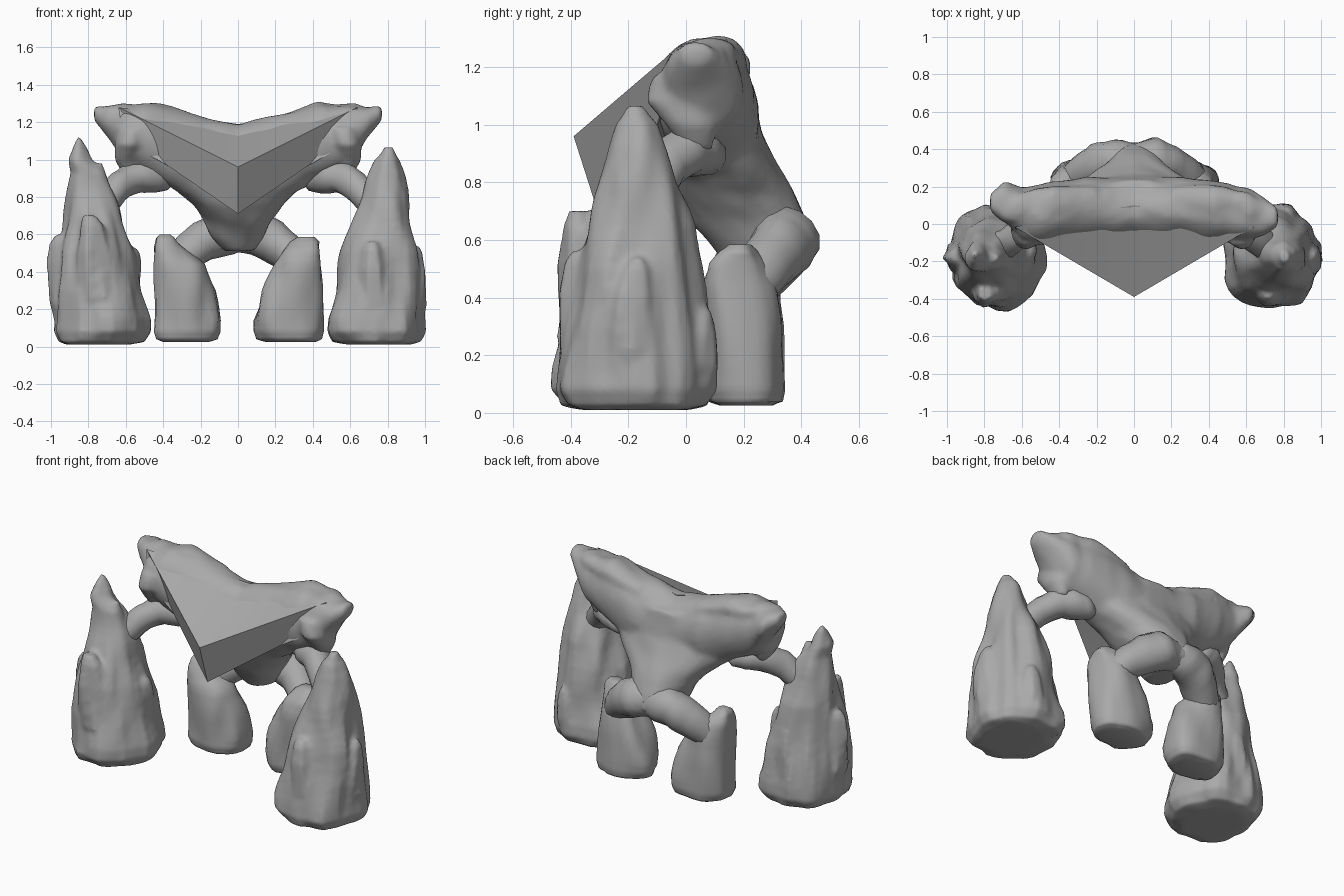
import bpy
import bmesh
import math
from mathutils import Vector, noise

cube = bpy.data.objects.get("Cube")
if cube:
    bpy.data.objects.remove(cube, do_unlink=True)

STONE = (0.40, 0.40, 0.40, 1.0)
stone = bpy.data.materials.new("grey stone")
stone.use_nodes = True
stone.diffuse_color = STONE
stone.node_tree.nodes["Principled BSDF"].inputs["Base Color"].default_value = STONE

X, Y, Z = Vector((1, 0, 0)), Vector((0, 1, 0)), Vector((0, 0, 1))


def finish(name, bm, angle=35):
    bmesh.ops.recalc_face_normals(bm, faces=bm.faces)
    mesh = bpy.data.meshes.new(name)
    bm.to_mesh(mesh)
    bm.free()
    mesh.materials.append(stone)
    obj = bpy.data.objects.new(name, mesh)
    bpy.context.collection.objects.link(obj)
    bpy.ops.object.select_all(action="DESELECT")
    obj.select_set(True)
    bpy.context.view_layer.objects.active = obj
    bpy.ops.object.shade_smooth_by_angle(angle=math.radians(angle))
    return obj


def fuse(obj, voxel, relaxing):
    """Melt overlapping shells into one smooth surface."""
    remesh = obj.modifiers.new("fuse", "REMESH")
    remesh.mode = "VOXEL"
    remesh.voxel_size = voxel
    remesh.use_smooth_shade = True
    relax = obj.modifiers.new("relax", "SMOOTH")
    relax.iterations = relaxing


def loft(bm, rings, u, v, rough=0.0, power=1.0, segments=24, steps=3):
    """Skin a list of (centre, radius along u, radius along v)."""
    loops = []
    for i in range((len(rings) - 1) * steps + 1):
        k = min(i // steps, len(rings) - 2)
        t = i / steps - k
        (c0, a0, b0), (c1, a1, b1) = rings[k], rings[k + 1]
        c = Vector(c0).lerp(Vector(c1), t)
        a, b = a0 + (a1 - a0) * t, b0 + (b1 - b0) * t
        loop = []
        for s in range(segments):
            ang = math.tau * s / segments
            cu, sv = math.cos(ang), math.sin(ang)
            d = (u * math.copysign(abs(cu) ** power, cu) * a
                 + v * math.copysign(abs(sv) ** power, sv) * b)
            p = c + d
            # vertical grooves and broad dents
            dent = noise.noise(Vector((p.x * 11, p.y * 11, p.z * 3)))
            loop.append(bm.verts.new(p + d.normalized() * dent * rough))
        loops.append(loop)
    for low, high in zip(loops, loops[1:]):
        for s in range(segments):
            n = (s + 1) % segments
            bm.faces.new((low[s], low[n], high[n], high[s]))
    bm.faces.new(loops[0])
    bm.faces.new(loops[-1])


def stack(bm, side, levels, **options):
    """Loft upward through (z, inner x, outer x, front y, back y)."""
    rings = [((side * (x0 + x1) / 2, (y0 + y1) / 2, z), (x1 - x0) / 2, (y1 - y0) / 2)
             for z, x0, x1, y0, y1 in levels]
    loft(bm, rings, X, Y, **options)


def limb(name, side, path):
    """Tube through (x, y, z, radius)."""
    pts = [Vector((side * x, y, z)) for x, y, z, r in path]
    chord = (pts[-1] - pts[0]).normalized()
    u = chord.cross(Y).normalized()
    bm = bmesh.new()
    loft(bm, [(p, q[3], q[3]) for p, q in zip(pts, path)], u, chord.cross(u),
         rough=0.015, segments=14)
    finish(name, bm, 50)


# Torso and shoulder slabs, fused into one smooth mass
bm = bmesh.new()
stack(bm, 1, [(1.14, -.3, .3, .0, .23), (.97, -.44, .44, -.1, .26),
              (.86, -.36, .36, -.1, .32), (.76, -.24, .24, -.07, .38),
              (.67, -.18, .18, 0, .42), (.58, -.14, .14, .08, .45),
              (.51, -.08, .08, .14, .38)], rough=.02)
for side in (-1, 1):
    tip_y = .08 - side * .04
    loft(bm, [((0, .08, .97), .17, .22), ((side * .25, .08, 1.02), .17, .23),
              ((side * .45, .06, 1.1), .17, .2), ((side * .6, .05, 1.13), .14, .16),
              ((side * .69, tip_y, 1.2), .11, .085), ((side * .77, tip_y, 1.25), .05, .04)],
         Y, Z, rough=.015)
    # shoulder crest and the lobe hanging under it
    loft(bm, [((side * .2, .11, 1.18), .09, .05), ((side * .43, .11, 1.235), .1, .075),
              ((side * .53, .1, 1.24), .09, .05), ((side * .62, .08, 1.255), .08, .05),
              ((side * .7, .07, 1.25), .05, .03)], Y, Z, rough=.015)
    loft(bm, [((side * .56, -.01, 1.17), .09, .11), ((side * .58, -.02, 1.08), .08, .12),
              ((side * .6, .02, 1.0), .06, .09), ((side * .58, .04, .91), .03, .05)], X, Y)
fuse(finish("torso", bm, 180), .018, 4)

# Sharp pointed prow
bm = bmesh.new()
tip, chin, crown, root = [bm.verts.new(p) for p in (
    (0, -.39, .96), (0, -.31, .71), (0, .1, 1.19), (0, .1, .75))]
for side in (-1, 1):
    corner = bm.verts.new((side * .64, -.015, 1.28))
    cheek = bm.verts.new((side * .38, -.11, .97))
    flank = bm.verts.new((side * .61, -.06, 1.1))
    for face in ((tip, corner, crown), (tip, chin, cheek), (tip, cheek, corner),
                 (corner, cheek, flank), (chin, root, cheek), (flank, cheek, root),
                 (corner, flank, root), (corner, root, crown)):
        bm.faces.new(face)
finish("prow", bm, 40)

# Limbs and rear feet
FOOT_TOPS = {
    -1: [(.53, .28, .45, .1, .28), (.58, .34, .44, .13, .24), (.6, .37, .42, .16, .21)],
    1: [(.52, .25, .45, .09, .28), (.56, .28, .45, .12, .25), (.585, .32, .41, .15, .22)],
}
for side, label in ((-1, "right"), (1, "left")):
    limb(label + "_arm", side, [(.36, .08, .91, .04), (.41, .07, .91, .08),
                                (.48, .04, .91, .095), (.56, 0, .905, .085),
                                (.64, -.07, .85, .08), (.74, -.14, .74, .08)])
    limb(label + "_hind_leg", side, [(-.03, .34, .62, .1), (.08, .345, .61, .12),
                                     (.19, .32, .56, .11), (.27, .27, .5, .1),
                                     (.35, .21, .43, .09)])
    bm = bmesh.new()
    stack(bm, side, [(.025, .16, .4, .12, .29), (.04, .11, .435, .085, .33),
                     (.08, .09, .45, .07, .34), (.14, .09, .45, .07, .34),
                     (.3, .135, .45, .065, .33), (.44, .19, .45, .07, .31)]
          + FOOT_TOPS[side], rough=.03, power=.8)
    finish(label + "_foot", bm, 60)

# Tall rock fists, each a main spire fused with leaning shards
SPIRE = [(.01, .58, .92, -.36, 0), (.025, .51, .97, -.42, .07),
         (.08, .475, .995, -.455, .1), (.15, .475, .99, -.45, .1),
         (.3, .515, .98, -.43, .08), (.5, .565, .955, -.39, .05),
         (.65, .61, .93, -.34, .02), (.8, .66, .91, -.3, -.04),
         (.93, .71, .89, -.27, -.08)]
PEAKS = {
    -1: [(1.0, .78, .91, -.25, -.1), (1.08, .82, .89, -.22, -.13), (1.12, .84, .87, -.19, -.15)],
    1: [(1.0, .73, .87, -.25, -.1), (1.04, .76, .84, -.22, -.13), (1.065, .78, .82, -.2, -.15)],
}
# shard: foot x, foot y, top x, top y, top z, width
SHARDS = {
    -1: [(.74, -.3, .79, -.37, .7, .13), (.88, -.18, .94, -.18, .6, .12),
         (.68, -.18, .75, -.17, .98, .1), (.62, -.1, .59, -.15, .53, .1),
         (.72, -.03, .74, .01, .52, .11)],
    1: [(.88, -.2, .95, -.17, .54, .1), (.74, -.31, .72, -.36, .56, .12),
        (.8, -.01, .82, .05, .36, .1), (.61, -.15, .6, -.15, .52, .1),
        (.82, -.24, .87, -.22, .86, .08)],
}
for side, label in ((-1, "right"), (1, "left")):
    bm = bmesh.new()
    stack(bm, side, SPIRE + PEAKS[side], rough=.035, power=.9, segments=32)
    for x0, y0, x1, y1, top, w in SHARDS[side]:
        foot, peak = Vector((side * x0, y0, .08)), Vector((side * x1, y1, top))
        rings = [(foot.lerp(peak, t), w * s, w * s)
                 for t, s in ((0, .9), (.3, 1), (.7, .75), (.92, .5), (1, .3))]
        loft(bm, rings, X, Y, rough=.03, segments=10)
    fuse(finish(label + "_fist", bm, 180), .014, 2)
